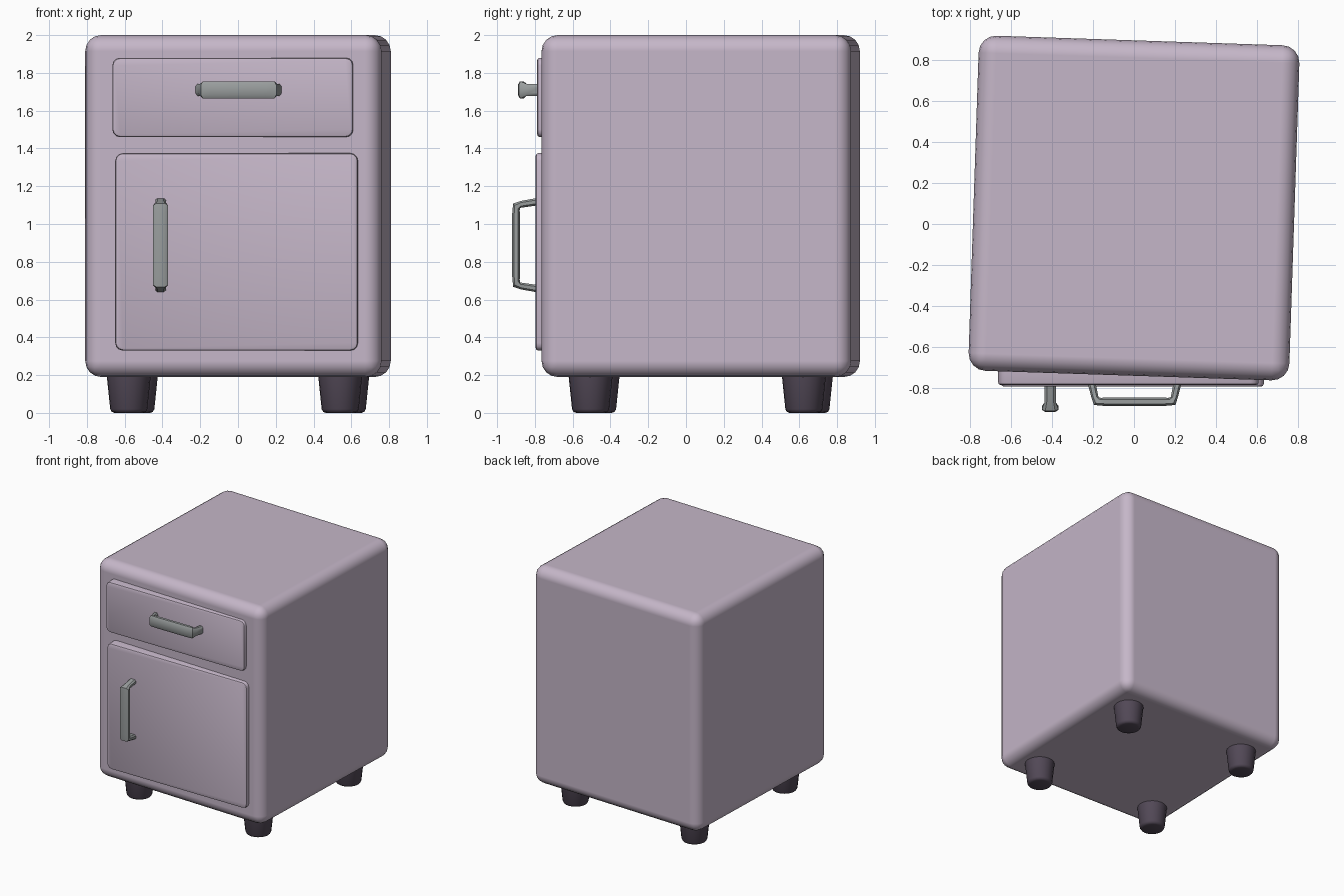
import bpy, bmesh, math
from mathutils import Matrix, Vector

if "Cube" in bpy.data.objects:
    bpy.data.objects.remove(bpy.data.objects["Cube"])


def material(name, rgb):
    m = bpy.data.materials.new(name)
    m.diffuse_color = (*rgb, 1)
    m.use_nodes = True
    m.node_tree.nodes["Principled BSDF"].inputs["Base Color"].default_value = m.diffuse_color
    return m


MAUVE = material("mauve paint", (0.56, 0.47, 0.58))
METAL = material("grey metal", (0.32, 0.34, 0.34))
DARK = material("dark plum", (0.085, 0.066, 0.095))
TURN = Matrix.Translation((0, 0.078, 0)) @ Matrix.Rotation(math.radians(-1.9), 4, 'Z')


def finish(bm, name, mat, matrix=Matrix(), angle=40):
    bmesh.ops.recalc_face_normals(bm, faces=bm.faces)
    me = bpy.data.meshes.new(name)
    bm.to_mesh(me)
    bm.free()
    me.materials.append(mat)
    ob = bpy.data.objects.new(name, me)
    bpy.context.collection.objects.link(ob)
    ob.matrix_world = matrix
    bpy.ops.object.select_all(action='DESELECT')
    ob.select_set(True)
    bpy.context.view_layer.objects.active = ob
    bpy.ops.object.shade_smooth_by_angle(angle=math.radians(angle))
    return ob


def box(lo, hi):
    bm = bmesh.new()
    bmesh.ops.create_cube(bm, size=1)
    for v in bm.verts:
        v.co = [(a + b) / 2 + c * (b - a) for a, b, c in zip(lo, hi, v.co)]
    return bm


def add_bevel(ob, width, segments):
    b = ob.modifiers.new("rounding", 'BEVEL')
    b.width = width
    b.segments = segments
    b.limit_method = 'ANGLE'
    b.harden_normals = True


# Rounded cabinet, turned slightly
cabinet = finish(box((-0.785, -0.82, 0.19), (0.785, 0.82, 2.0)), "cabinet", MAUVE, TURN)
add_bevel(cabinet, 0.085, 4)


# Front panels: rounded upright corners, then a small rounded front rim
def panel(name, x0, x1, z0, z1, front):
    bm = box((x0, front, z0), (x1, -0.68, z1))
    corners = [e for e in bm.edges
               if abs(e.verts[0].co.y - e.verts[1].co.y) > 0.01]
    bmesh.ops.bevel(bm, geom=corners, offset=0.04, segments=3,
                    profile=0.5, affect='EDGES')
    rim = [e for e in bm.edges if all(v.co.y < front + 0.001 for v in e.verts)]
    bmesh.ops.bevel(bm, geom=rim, offset=0.014, segments=2,
                    profile=0.5, affect='EDGES')
    finish(bm, name, MAUVE)


panel("drawer_front", -0.665, 0.61, 1.46, 1.88, -0.788)
panel("door", -0.65, 0.635, 0.33, 1.375, -0.796)


# Bent handle: octagonal section swept along a flared U, thicker on the bar
def handle(name, centre, front, half, width, vertical):
    # (along, y, section width, section thickness, along/y section direction)
    wide, thin = width / 2, width * 0.35
    half_path = [(half + 0.02, -0.77, thin, 0.021, (1, 0.2)),
                 (half + 0.003, front + 0.045, thin, 0.019, (1, 0.2)),
                 (half - 0.012, front + 0.022, wide, 0.026, (0.75, -0.66)),
                 (half - 0.045, front + 0.021, wide, 0.021, (0, -1))]
    path = half_path + [(-a, y, w, t, (-d[0], d[1])) for a, y, w, t, d in half_path[::-1]]
    bm = bmesh.new()
    rings = []
    for a, y, w, t, d in path:
        d = Vector(d).normalized()
        ring = []
        for u, v in ((1, .5), (.6, 1), (-.6, 1), (-1, .5),
                     (-1, -.5), (-.6, -1), (.6, -1), (1, -.5)):
            along, side = a + d.x * v * t, u * w
            x, z = (side, along) if vertical else (along, side)
            ring.append(bm.verts.new((centre[0] + x, y + d.y * v * t, centre[1] + z)))
        rings.append(ring)
    for r, s in zip(rings, rings[1:]):
        for i in range(8):
            j = (i + 1) % 8
            bm.faces.new((r[i], r[j], s[j], s[i]))
    bm.faces.new(rings[0])
    bm.faces.new(rings[-1])
    finish(bm, name, METAL, angle=35)


handle("drawer_handle", (0.003, 1.71), -0.89, 0.192, 0.09, False)
handle("door_handle", (-0.41, 0.888), -0.92, 0.213, 0.08, True)


# Tapered round feet with a softened lower rim
def foot(name, x, y):
    bm = bmesh.new()
    bmesh.ops.create_cone(bm, cap_ends=True, segments=20,
                          radius1=0.096, radius2=0.119, depth=0.22)
    bmesh.ops.translate(bm, verts=bm.verts, vec=(x, y, 0.11))
    rim = [e for e in bm.edges if all(v.co.z < 0.001 for v in e.verts)]
    bmesh.ops.bevel(bm, geom=rim, offset=0.02, segments=2,
                    profile=0.5, affect='EDGES')
    finish(bm, name, DARK, TURN, angle=50)


for sx, side in ((-1, "left"), (1, "right")):
    for sy, end in ((-1, "front"), (1, "back")):
        foot(f"{end}_{side}_foot", sx * 0.56, sy * 0.565)
